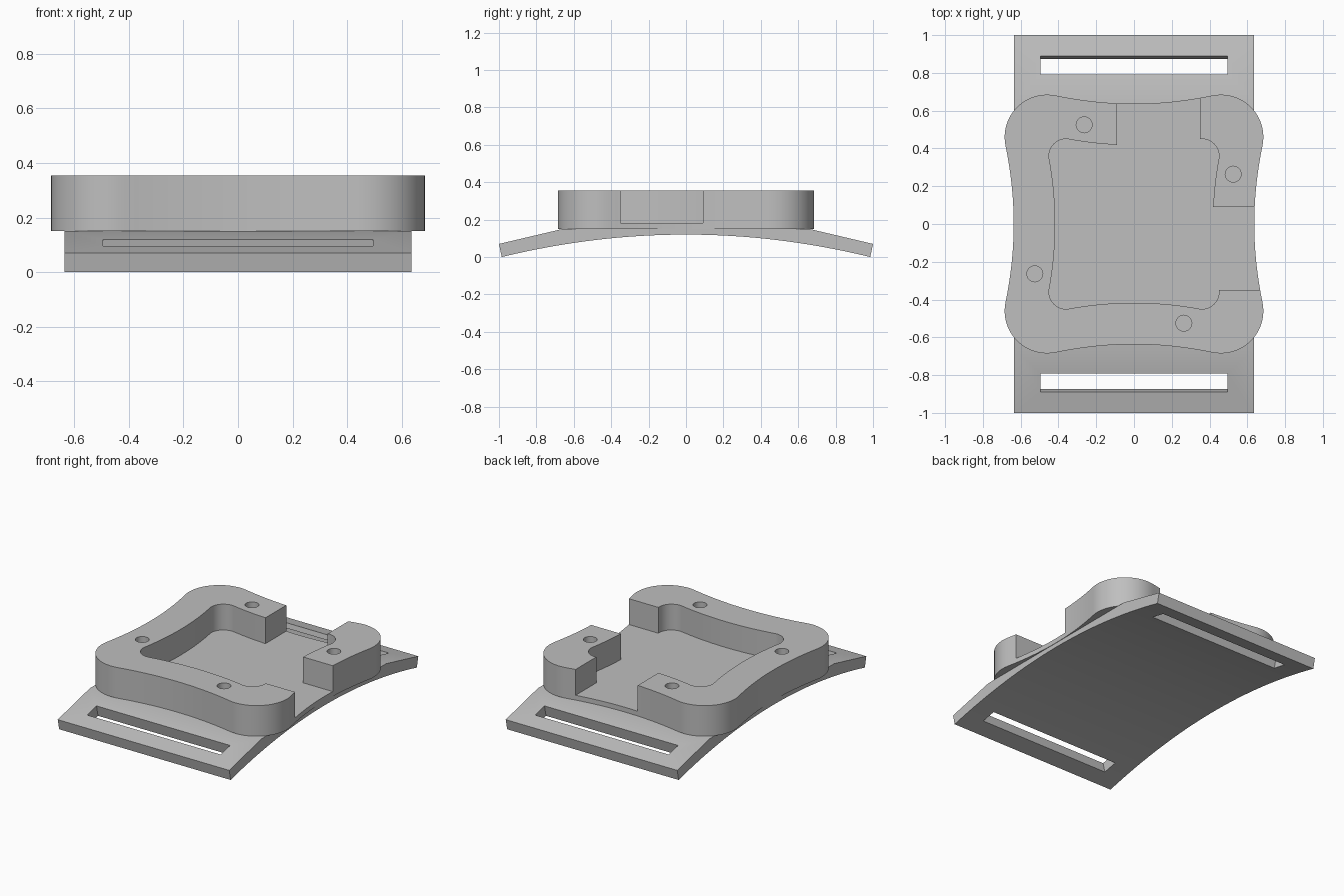
import bpy, bmesh, math
from mathutils import Matrix, Vector

if "Cube" in bpy.data.objects:
    bpy.data.objects.remove(bpy.data.objects["Cube"], do_unlink=True)

grey = bpy.data.materials.new("plain grey")
grey.use_nodes = True
colour = (0.52, 0.52, 0.52, 1)
grey.diffuse_color = colour
grey.node_tree.nodes["Principled BSDF"].inputs["Base Color"].default_value = colour


def extrude(name, points, offset):
    """Solid made by sweeping a closed outline of 3D points along offset."""
    bm = bmesh.new()
    face = bm.faces.new([bm.verts.new(p) for p in points])
    new = bmesh.ops.extrude_face_region(bm, geom=[face])["geom"]
    verts = [v for v in new if isinstance(v, bmesh.types.BMVert)]
    bmesh.ops.translate(bm, verts=verts, vec=offset)
    bmesh.ops.recalc_face_normals(bm, faces=bm.faces)
    mesh = bpy.data.meshes.new(name)
    bm.to_mesh(mesh)
    bm.free()
    mesh.materials.append(grey)
    obj = bpy.data.objects.new(name, mesh)
    bpy.context.collection.objects.link(obj)
    return obj


def box(name, x0, x1, y0, y1, z0, z1):
    corners = [(x0, y0, z0), (x1, y0, z0), (x1, y1, z0), (x0, y1, z0)]
    return extrude(name, corners, (0, 0, z1 - z0))


def cut(obj, cutter):
    cutter.hide_render = True
    mod = obj.modifiers.new("cut", "BOOLEAN")
    mod.operation = "DIFFERENCE"
    mod.solver = "EXACT"
    mod.object = cutter
    bpy.ops.object.select_all(action="DESELECT")
    bpy.context.view_layer.objects.active = obj
    obj.select_set(True)
    bpy.ops.object.modifier_apply(modifier=mod.name)
    bpy.data.objects.remove(cutter, do_unlink=True)


def smooth(obj):
    bpy.ops.object.select_all(action="DESELECT")
    bpy.context.view_layer.objects.active = obj
    obj.select_set(True)
    bpy.ops.object.shade_smooth_by_angle(angle=math.radians(25))


def waisted_square(centre, radius, middle, lean, z):
    """Square with round corners and sides that curve inwards."""
    steps = 18
    quarter = []
    for i in range(steps + 1):
        a = -lean + (math.pi / 2 + 2 * lean) * i / steps
        quarter.append(Vector((centre + radius * math.cos(a),
                               centre + radius * math.sin(a), z)))
    end = quarter[-1]
    for i in range(1, steps):
        t = 1 - 2 * i / steps
        quarter.append(Vector((end.x * t, middle + (end.y - middle) * t * t, z)))
    return [Matrix.Rotation(k * math.pi / 2, 3, "Z") @ p
            for k in range(4) for p in quarter]


# Strap plate: arched underside, flat seat and two sloping ends
HALF_W, END, KINK, SEAT = 0.635, 0.985, 0.66, 0.15
profile = [(-1, 0.07), (-KINK, SEAT), (KINK, SEAT), (1, 0.07)]
for i in range(33):
    y = END * (1 - i / 16)
    profile.append((y, 0.12 * (1 - (y / END) ** 2)))
plate = extrude("strap_plate", [(-HALF_W, y, z) for y, z in profile],
                (2 * HALF_W, 0, 0))

# Strap slots, cut square to the sloping ends
slope = math.atan2(SEAT - 0.07, 1 - KINK)
for side in (-1, 1):
    slot = box("slot_cutter", -0.495, 0.495, -0.051, 0.051, -0.2, 0.2)
    slot.data.transform(Matrix.Translation((0, side * 0.84, 0.108))
                        @ Matrix.Rotation(-side * slope, 4, "X"))
    cut(plate, slot)
smooth(plate)

# Tray: waisted block with a pocket
TOP, FLOOR = 0.355, 0.182
tray = extrude("tray", waisted_square(0.46, 0.225, 0.637, 0.21, SEAT),
               (0, 0, TOP - SEAT))
cut(tray, extrude("pocket_cutter", waisted_square(0.36, 0.09, 0.417, 0.18, FLOOR),
                  (0, 0, 0.4)))

# Openings in the back and left walls
cut(tray, box("back_opening_cutter", -0.09, 0.35, 0.3, 0.9, FLOOR, 0.5))
cut(tray, box("left_opening_cutter", 0.3, 0.9, -0.35, 0.09, FLOOR, 0.5))

# Screw holes, one in each wall
for k in range(4):
    centre = Matrix.Rotation(k * math.pi / 2, 3, "Z") @ Vector((-0.264, 0.525, 0.2))
    ring = [centre + Vector((math.cos(a), math.sin(a), 0)) * 0.042
            for a in (i * math.tau / 32 for i in range(32))]
    cut(tray, extrude("hole_cutter", ring, (0, 0, 0.4)))
smooth(tray)
